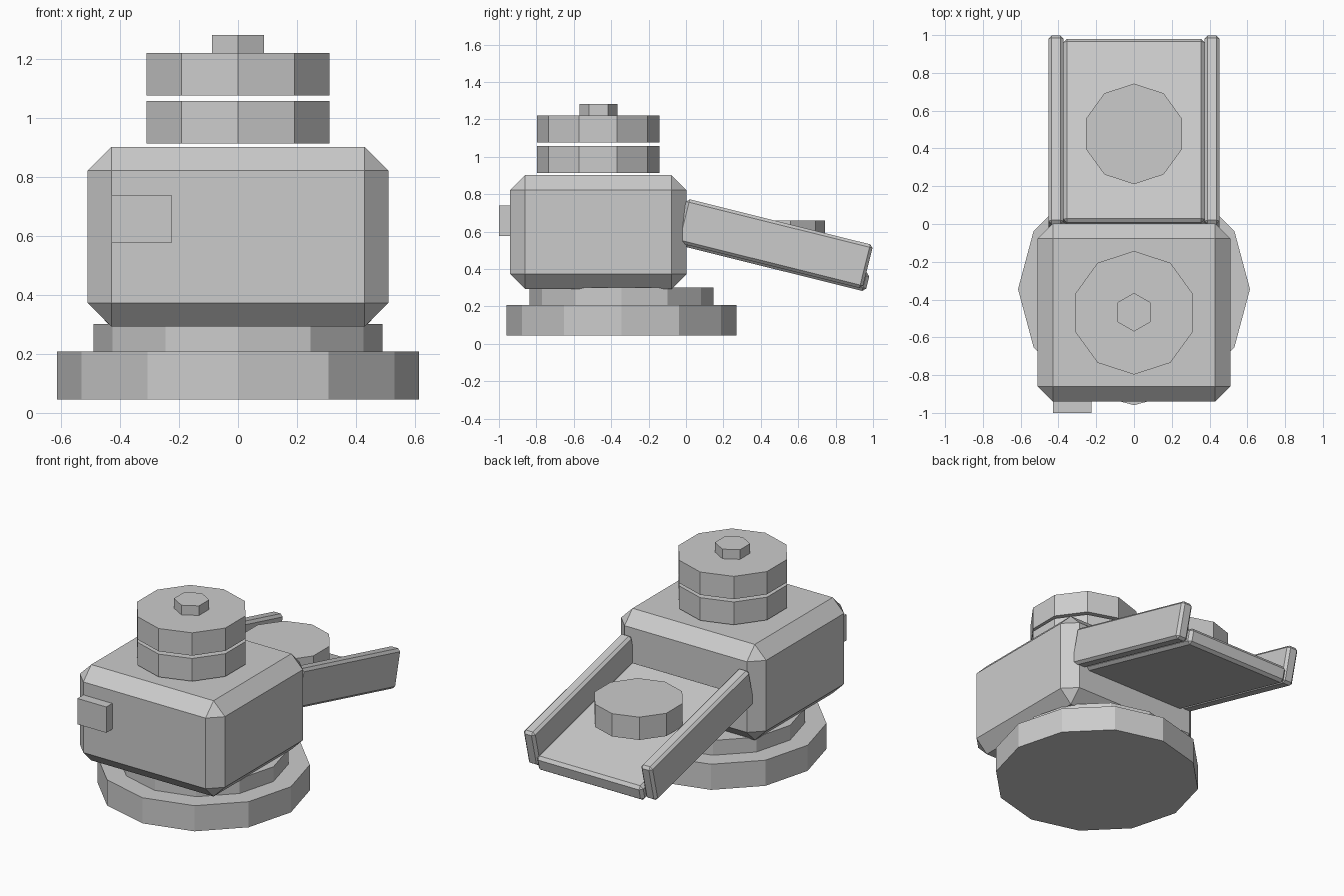
import bpy
import math
from mathutils import Vector

if "Cube" in bpy.data.objects:
    bpy.data.objects.remove(bpy.data.objects["Cube"])

TILT = math.radians(-14)


def disc(name, sides, radius, y, z0, z1):
    """Upright low-poly cylinder with a corner pointing along +y."""
    bpy.ops.mesh.primitive_cylinder_add(vertices=sides, radius=radius, depth=z1 - z0,
                                        location=(0, y, (z0 + z1) / 2))
    bpy.context.object.name = name
    return bpy.context.object


def block(name, lo, hi, bevel=0.0):
    """Box between two corners with optional single-segment chamfer."""
    lo, hi = Vector(lo), Vector(hi)
    bpy.ops.mesh.primitive_cube_add(size=1, location=(0, 0, 0))
    ob = bpy.context.object
    ob.name = name
    for v in ob.data.vertices:
        v.co = [(hi[i] - lo[i]) * v.co[i] for i in range(3)]
    ob.location = (lo + hi) / 2
    if bevel:
        mod = ob.modifiers.new("chamfer", 'BEVEL')
        mod.width = bevel
        mod.segments = 1
    return ob


# stepped base
disc("base_plate", 12, 0.614, -0.345, 0.045, 0.208)
disc("base_step", 12, 0.491, -0.345, 0.208, 0.302)

# main housing and its side button
block("housing", (-0.51, -0.94, 0.293), (0.51, 0.003, 0.902), 0.08)
block("button", (-0.43, -1.0, 0.576), (-0.226, -0.92, 0.74))

# stacked discs and cap on top
disc("lower_disc", 10, 0.327, -0.47, 0.914, 1.059)
disc("upper_disc", 10, 0.327, -0.47, 1.077, 1.222)
disc("top_cap", 6, 0.102, -0.467, 1.222, 1.283)

# tilted tray: local y runs down the slope, local z is normal to it
pivot = bpy.data.objects.new("tray_pivot", None)
bpy.context.collection.objects.link(pivot)
pivot.location = (0, 0.0045, 0.7766)
pivot.rotation_euler = (TILT, 0, 0)
bpy.context.view_layer.update()


def tray_part(ob):
    ob.matrix_world = pivot.matrix_world @ ob.matrix_basis


tray_part(block("tray_floor", (-0.373, 0.045, -0.252), (0.373, 1.047, -0.15), 0.018))
for side, name in ((-1, "left_rail"), (1, "right_rail")):
    x0, x1 = sorted((side * 0.373, side * 0.453))
    tray_part(block(name, (x0, 0, -0.24), (x1, 1.027, 0), 0.016))
bpy.data.objects.remove(pivot)

# disc held over the tray
disc("tray_disc", 10, 0.266, 0.477, 0.515, 0.66)
